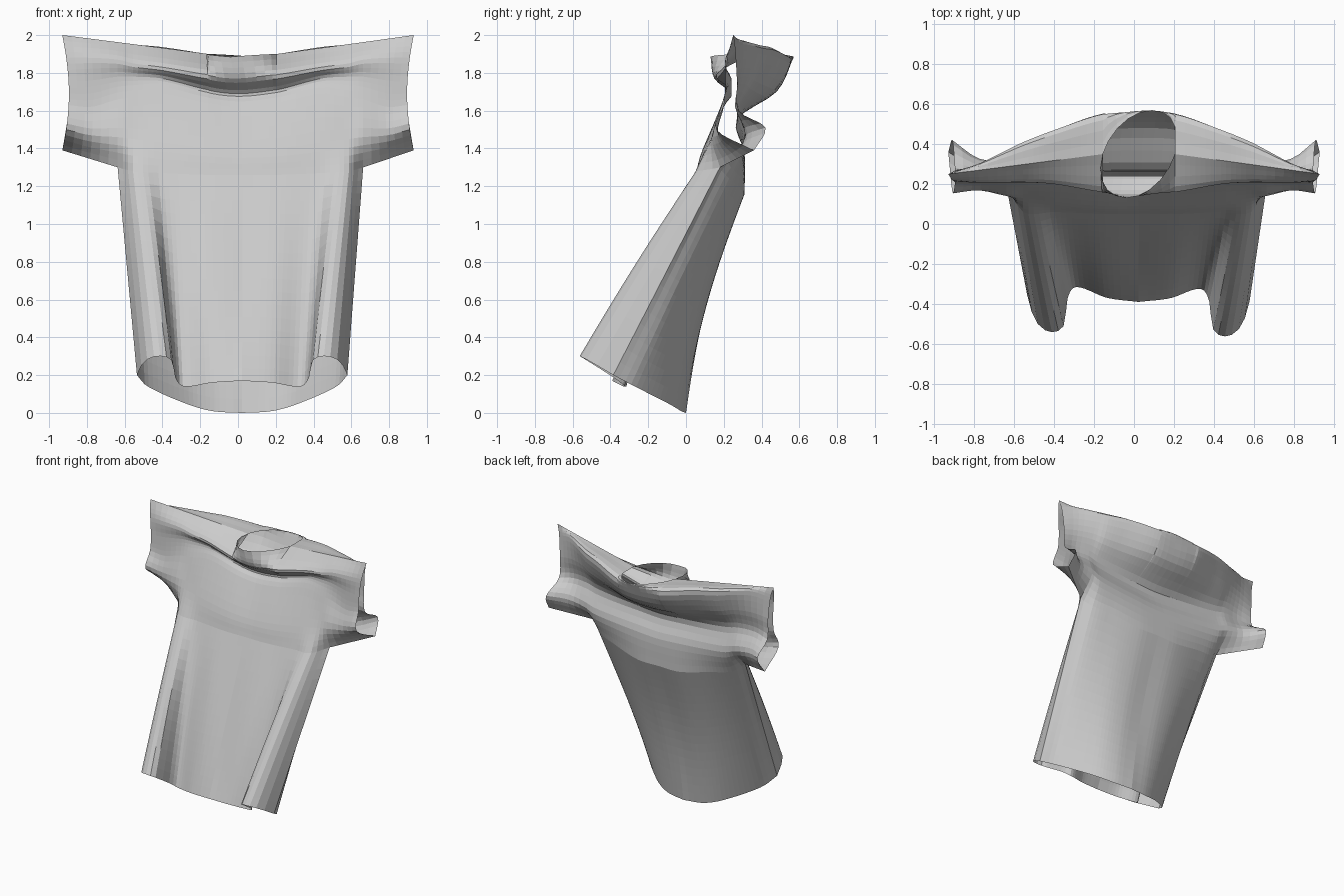
import bpy, bmesh, math

cube = bpy.data.objects.get("Cube")
if cube:
    bpy.data.objects.remove(cube, do_unlink=True)

NECK, ARMPIT, CUFF = 0.18, 0.65, 0.93
ROWS_UP, ROWS_BODY = 20, 16


def curve(keys, values, t):
    """Smooth interpolation of tuples placed at rising keys."""
    n = len(keys)
    i = max(j for j in range(n - 1) if keys[j] <= t or j == 0)

    def slope(j, a):
        lo, hi = max(j - 1, 0), min(j + 1, n - 1)
        return (values[hi][a] - values[lo][a]) / (keys[hi] - keys[lo])

    h = keys[i + 1] - keys[i]
    f = (t - keys[i]) / h
    return tuple(
        values[i][a] * (1 + 2 * f) * (1 - f) ** 2 + values[i + 1][a] * f * f * (3 - 2 * f)
        + slope(i, a) * h * f * (1 - f) ** 2 - slope(i + 1, a) * h * f * f * (1 - f)
        for a in range(len(values[0])))


# Upper shirt sections (y, z), from shoulder edge down to underarm
SECTION_X = [-NECK, 0, NECK, 0.42, 0.57, ARMPIT, 0.8, CUFF]
FRONT = [
    [(.15, 1.77), (.24, 1.69), (.2, 1.62), (.09, 1.39), (.05, 1.26)],
    [(.16, 1.79), (.24, 1.71), (.2, 1.64), (.09, 1.4), (.05, 1.26)],
    [(.2, 1.83), (.24, 1.77), (.21, 1.69), (.11, 1.43), (.06, 1.27)],
    [(.21, 1.85), (.23, 1.78), (.2, 1.67), (.13, 1.45), (.06, 1.28)],
    [(.21, 1.87), (.22, 1.78), (.2, 1.66), (.14, 1.46), (.18, 1.3)],
    [(.21, 1.88), (.21, 1.76), (.2, 1.62), (.17, 1.47), (.28, 1.35)],
    [(.22, 1.88), (.21, 1.75), (.2, 1.63), (.16, 1.5), (.36, 1.39)]]
BACK = [
    [(.56, 1.86), (.48, 1.7), (.27, 1.55), (.31, 1.37), (.31, 1.16)],
    [(.55, 1.88), (.47, 1.71), (.27, 1.56), (.31, 1.38), (.305, 1.16)],
    [(.47, 1.92), (.4, 1.74), (.27, 1.58), (.31, 1.4), (.27, 1.21)],
    [(.41, 1.93), (.36, 1.76), (.27, 1.6), (.31, 1.42), (.23, 1.24)],
    [(.37, 1.94), (.33, 1.78), (.27, 1.62), (.31, 1.45), (.18, 1.3)],
    [(.3, 1.95), (.29, 1.78), (.26, 1.62), (.33, 1.48), (.28, 1.35)],
    [(.26, 1.92), (.27, 1.76), (.28, 1.6), (.42, 1.51), (.36, 1.39)]]

# Hem outline (x, y, z) from the middle to the side seam
FRONT_HEM = ([0, .3, .55, .68, .76, .86, .94, 1],
             [(0, -.39, .17), (.16, -.37, .16), (.31, -.32, .14), (.355, -.38, .19),
              (.375, -.52, .28), (.45, -.55, .3), (.52, -.49, .27), (.557, -.37, .2)])
BACK_HEM = ([0, .3, .55, .85, 1],
            [(0, 0, 0), (.16, -.025, .01), (.3, -.09, .05), (.5, -.26, .14), (.557, -.37, .2)])


def ridge(ax, side):
    """Neck rim in the middle, shared shoulder line further out."""
    if ax < NECK:
        return (.35 + side * .22 * math.sqrt(1 - (ax / NECK) ** 2), 1.885 + .015 * ax / NECK)
    k = (ax - NECK) / (CUFF - NECK)
    return (.35 - .1 * k, 1.9 + .1 * k)


def column(x, side):
    """Points of one column of the front (-1) or back (1) panel."""
    ax, sign = abs(x), math.copysign(1, x)
    sections = FRONT if side < 0 else BACK
    sections = [sections[1]] + sections
    pts = [ridge(ax, side)]
    pts += [curve(SECTION_X, [s[i] for s in sections], ax) for i in range(5)]
    out = max(0, (ax - ARMPIT) / (CUFF - ARMPIT))
    if ax >= ARMPIT:
        pts[-1] = (.18 + .18 * out, 1.3 + .09 * out)
    shift = .025 * (1 - (ax / CUFF) ** 2)
    # The neck opening is skewed to one side
    skew = .3 * (pts[0][0] - .35) if ax < NECK else 0
    result = []
    for r in range(ROWS_UP + 1):
        v = r / ROWS_UP
        y, z = curve(list(range(6)), pts, v * 5)
        pinch = sign * .035 * out * math.sin(math.pi * v)
        result.append((x + shift + skew * (1 - v) ** 2 - pinch, y, z))
    if ax <= ARMPIT:
        # Body runs down to the slanted hem, with side folds swelling forward
        s = ax / ARMPIT
        hx, hy, hz = curve(*(FRONT_HEM if side < 0 else BACK_HEM), s)
        hy -= .015 * sign * s * s
        x0, y0, z0 = result[-1]
        swell = .045 * (1 - s) if side > 0 else .08 * s * (1 - s)
        for r in range(1, ROWS_BODY + 1):
            t = r / ROWS_BODY
            result.append((x0 + (sign * hx + .022 - x0) * t,
                           y0 + (hy - y0) * t - swell * math.sin(math.pi * t),
                           z0 + (hz - z0) * t))
    return result


# Column positions, denser around the neck
half = [NECK * math.sin(i * math.pi / 10) for i in range(1, 5)] + [NECK]
half += [NECK + (ARMPIT - NECK) * i / 18 for i in range(1, 18)] + [ARMPIT]
half += [ARMPIT + (CUFF - ARMPIT) * i / 6 for i in range(1, 6)] + [CUFF]
xs = [-x for x in reversed(half)] + [0] + half

# Front and back panels, sewn along shoulders, sleeves and sides
bm = bmesh.new()
for side in (-1, 1):
    cols = [[bm.verts.new(p) for p in column(x, side)] for x in xs]
    for a, b in zip(cols, cols[1:]):
        for r in range(min(len(a), len(b)) - 1):
            quad = [a[r], a[r + 1], b[r + 1], b[r]]
            bm.faces.new(quad if side < 0 else quad[::-1])
bmesh.ops.remove_doubles(bm, verts=bm.verts, dist=0.0005)
mesh = bpy.data.meshes.new("shirt")
bm.to_mesh(mesh)
bm.free()

# Cloth colour
cloth = bpy.data.materials.new("light_grey_cloth")
cloth.use_nodes = True
colour = (0.6, 0.6, 0.6, 1)
cloth.diffuse_color = colour
cloth.node_tree.nodes["Principled BSDF"].inputs["Base Color"].default_value = colour
mesh.materials.append(cloth)

shirt = bpy.data.objects.new("shirt", mesh)
bpy.context.scene.collection.objects.link(shirt)
